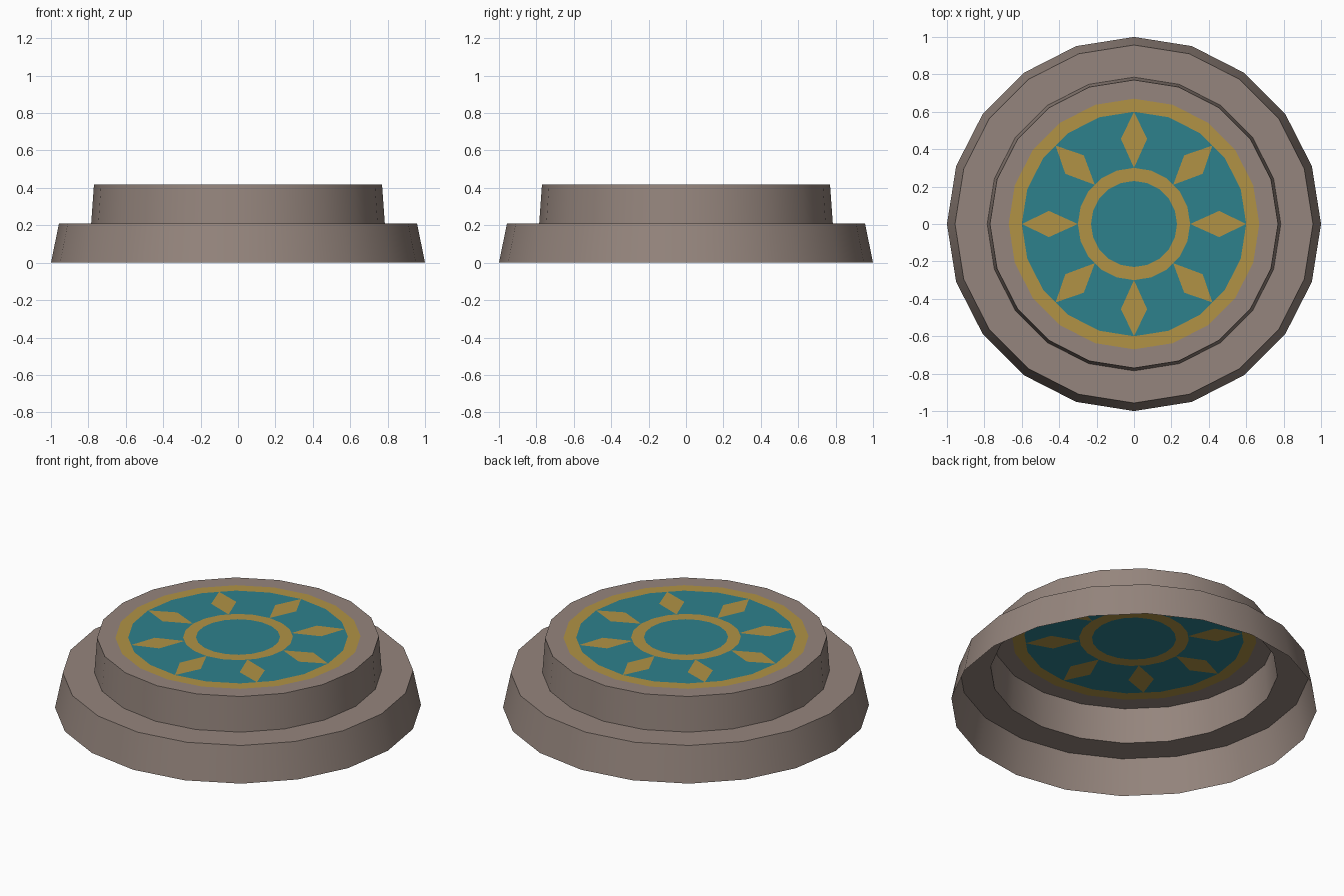
import bpy, bmesh
from math import sin, cos, pi, radians

if "Cube" in bpy.data.objects:
    bpy.data.objects.remove(bpy.data.objects["Cube"])

N = 20          # sides of every ring
Z_STEP, Z_TOP = 0.21, 0.418


def material(name, rgb):
    m = bpy.data.materials.new(name)
    m.diffuse_color = (*rgb, 1)
    m.use_nodes = True
    m.node_tree.nodes["Principled BSDF"].inputs["Base Color"].default_value = m.diffuse_color
    return m


stone = material("stone", (0.30, 0.235, 0.205))
teal = material("teal", (0.027, 0.22, 0.265))
gold = material("gold", (0.44, 0.29, 0.06))


def polar(r, deg, z=Z_TOP):
    return (r * cos(radians(deg)), r * sin(radians(deg)), z)


def finish(name, bm, mat):
    bmesh.ops.remove_doubles(bm, verts=bm.verts, dist=1e-5)
    mesh = bpy.data.meshes.new(name)
    bm.to_mesh(mesh)
    bm.free()
    mesh.materials.append(mat)
    obj = bpy.data.objects.new(name, mesh)
    bpy.context.collection.objects.link(obj)
    return obj


def add_face(bm, points):
    return bm.faces.new([bm.verts.new(p) for p in points])


def lathe(name, profile, mat):
    """Revolve an (r, z) profile, listed from outside to inside, as an open shell."""
    bm = bmesh.new()
    step = 360 / N
    for (r0, z0), (r1, z1) in zip(profile, profile[1:]):
        for i in range(N):
            a, b = i * step, (i + 1) * step
            add_face(bm, [polar(r0, a, z0), polar(r0, b, z0),
                          polar(r1, b, z1), polar(r1, a, z1)])
    return finish(name, bm, mat)


# Two-tier hollow plinth with a flat stone rim on top
plinth = lathe("plinth", [(1.0, 0), (0.957, Z_STEP), (0.785, Z_STEP),
                          (0.77, Z_TOP), (0.67, Z_TOP)], stone)
bpy.context.view_layer.objects.active = plinth
plinth.select_set(True)
bpy.ops.object.shade_smooth_by_angle(angle=radians(30))

# Gold rings
R_OUT, R_IN, R_MID, HALF = 0.60, 0.30, 0.455, 0.07
lathe("outer_gold_ring", [(0.67, Z_TOP), (R_OUT, Z_TOP)], gold)
lathe("inner_gold_ring", [(R_IN, Z_TOP), (0.23, Z_TOP)], gold)

# Centre disc
bm = bmesh.new()
add_face(bm, [polar(0.23, i * 360 / N) for i in range(N)])
finish("centre_disc", bm, teal)


def ray(deg):
    """Diamond corners: inner tip, right, outer tip, left (tips touch the rings)."""
    k = 1 if deg % 90 == 0 else cos(pi / N)
    c, s = cos(radians(deg)), sin(radians(deg))
    m = R_MID * k
    return [polar(R_IN * k, deg), (m * c + HALF * s, m * s - HALF * c, Z_TOP),
            polar(R_OUT * k, deg), (m * c - HALF * s, m * s + HALF * c, Z_TOP)]


# Eight diamonds and the teal fields between them
diamonds, field = bmesh.new(), bmesh.new()
for a in range(0, 360, 45):
    d, e = ray(a), ray(a + 45)
    add_face(diamonds, d)
    between = [t for t in range(0, 400, 18) if a < t < a + 45]
    add_face(field, [d[2]] + [polar(R_OUT, t) for t in between] +
             [e[2], e[1], e[0]] +
             [polar(R_IN, t) for t in reversed(between)] + [d[0], d[3]])
for b in (diamonds, field):
    bmesh.ops.recalc_face_normals(b, faces=b.faces)
    for f in b.faces:
        if f.normal.z < 0:
            f.normal_flip()
finish("diamond_rays", diamonds, gold)
finish("teal_field", field, teal)
